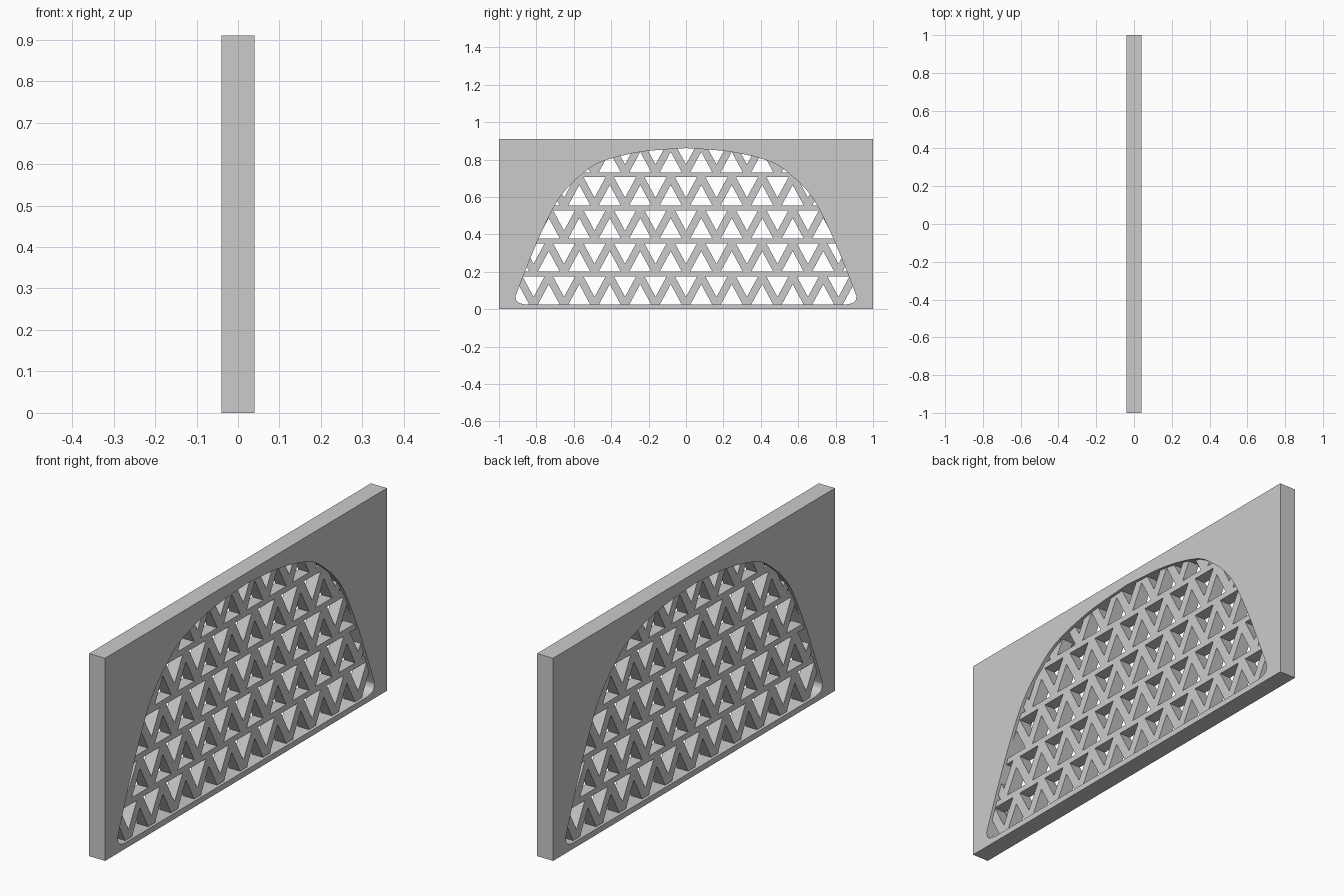
import bpy, bmesh

cube = bpy.data.objects.get("Cube")
if cube:
    bpy.data.objects.remove(cube, do_unlink=True)

grey = bpy.data.materials.new("plain grey")
grey.use_nodes = True
GREY = (0.6, 0.6, 0.6, 1)
grey.diffuse_color = GREY
grey.node_tree.nodes["Principled BSDF"].inputs["Base Color"].default_value = GREY

HALF, HEIGHT = 0.04, 0.91      # panel half thickness and height
DEPTH = 0.027                  # lattice half thickness
PITCH, TIP = 0.163, 0.045      # zigzag spacing and flat tip width
LEDGE, ROW, BAR = 0.026, 0.177, 0.026


def extrude(name, outlines, half):
    """Extrude closed (y, z) outlines along x."""
    bm = bmesh.new()
    for pts in outlines:
        face = bm.faces.new([bm.verts.new((-half, y, z)) for y, z in pts])
        out = bmesh.ops.extrude_face_region(bm, geom=[face])
        verts = [v for v in out["geom"] if isinstance(v, bmesh.types.BMVert)]
        bmesh.ops.translate(bm, verts=verts, vec=(2 * half, 0, 0))
    bmesh.ops.recalc_face_normals(bm, faces=bm.faces)
    mesh = bpy.data.meshes.new(name)
    bm.to_mesh(mesh)
    bm.free()
    mesh.materials.append(grey)
    obj = bpy.data.objects.new(name, mesh)
    bpy.context.collection.objects.link(obj)
    return obj


def rect(y0, y1, z0, z1):
    return [(y0, z0), (y1, z0), (y1, z1), (y0, z1)]


def smooth_curve(pts, steps=6):
    """Catmull-Rom curve through the points."""
    ext = [pts[0]] + pts + [pts[-1]]
    curve = []
    for a, b, c, d in zip(ext, ext[1:], ext[2:], ext[3:]):
        for i in range(steps):
            t = i / steps
            curve.append(tuple(
                q + 0.5 * t * (r - p + t * (2*p - 5*q + 4*r - s + t * (3*(q - r) + s - p)))
                for p, q, r, s in zip(a, b, c, d)))
    return curve + [pts[-1]]


def boolean(obj, cutter, operation):
    mod = obj.modifiers.new("opening", "BOOLEAN")
    mod.object, mod.operation, mod.solver = cutter, operation, "EXACT"
    bpy.context.view_layer.objects.active = obj
    bpy.ops.object.modifier_apply(modifier=mod.name)


# Arched opening, right half then mirrored
side = smooth_curve([(0.86, LEDGE), (0.895, 0.035), (0.91, 0.06), (0.9, 0.1),
                     (0.8, 0.35), (0.71, 0.54), (0.65, 0.63), (0.575, 0.705),
                     (0.46, 0.785), (0.25, 0.84), (0, 0.861)])
opening = side + [(-y, z) for y, z in reversed(side[:-1])]
cutter = extrude("opening_cutter", [opening], 0.1)
cutter.hide_render = True
cutter.hide_viewport = False

# Panel
panel = extrude("panel", [rect(-1, 1, 0, HEIGHT)], HALF)
boolean(panel, cutter, "DIFFERENCE")

# Horizontal rails
levels = [0.175 + i * ROW for i in range(4)]
rails = extrude("rails", [rect(-0.95, 0.95, z, z + BAR) for z in levels], DEPTH)
boolean(rails, cutter, "INTERSECT")

# Zigzag rows, each a band with flat tips
rise = ROW - BAR
inner = rise * TIP / PITCH


def zigzag(z0):
    z1 = z0 + rise
    low, high = [], []
    for k in range(-6, 7):
        y = k * PITCH
        low += [(y - TIP / 2, z0), (y + TIP / 2, z0)]
        high.append((y, z0 + inner))
        if k < 6:
            mid = y + PITCH / 2
            low.append((mid, z1 - inner))
            high += [(mid - TIP / 2, z1), (mid + TIP / 2, z1)]
    return low + high[::-1]


floors = [LEDGE - 0.002] + [z + BAR for z in levels]
braces = extrude("zigzag_braces", [zigzag(z) for z in floors], DEPTH)
boolean(braces, cutter, "INTERSECT")

# Smooth the curved opening, keep corners sharp
bpy.data.objects.remove(cutter, do_unlink=True)
for obj in (panel, rails, braces):
    bpy.ops.object.select_all(action="DESELECT")
    obj.select_set(True)
    bpy.context.view_layer.objects.active = obj
    bpy.ops.object.shade_smooth_by_angle()
